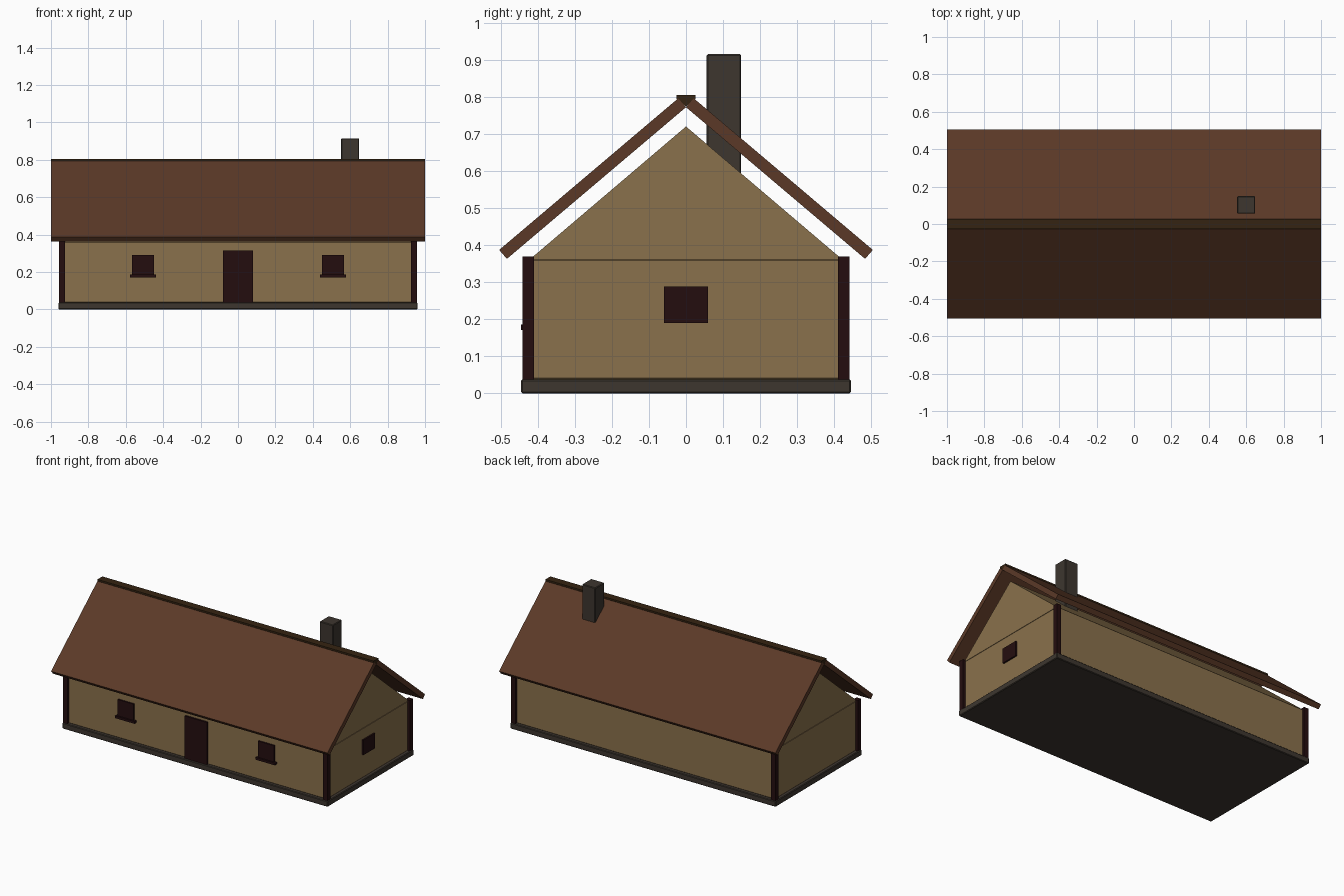
import bpy
import bmesh

if "Cube" in bpy.data.objects:
    bpy.data.objects.remove(bpy.data.objects["Cube"])


def material(name, rgb):
    # sRGB 0-255 to linear
    lin = [((c / 255 + 0.055) / 1.055) ** 2.4 for c in rgb]
    m = bpy.data.materials.new(name)
    m.diffuse_color = (*lin, 1)
    m.use_nodes = True
    m.node_tree.nodes["Principled BSDF"].inputs["Base Color"].default_value = m.diffuse_color
    return m


PLASTER = material("tan_plaster", (138, 113, 76))
ROOF = material("brown_roof", (91, 57, 39))
WOOD = material("dark_wood", (36, 13, 15))
STONE = material("grey_stone", (61, 54, 47))
RIDGE = material("ridge_wood", (53, 36, 18))


def finish(name, bm, mat, bevel=0):
    bmesh.ops.recalc_face_normals(bm, faces=bm.faces)
    mesh = bpy.data.meshes.new(name)
    bm.to_mesh(mesh)
    bm.free()
    mesh.materials.append(mat)
    obj = bpy.data.objects.new(name, mesh)
    bpy.context.collection.objects.link(obj)
    if bevel:
        mod = obj.modifiers.new("soft_edges", "BEVEL")
        mod.width = bevel
        mod.segments = 1
    return obj


def box(name, x, y, z, mat, bevel=0):
    """Box from (min, max) ranges on each axis."""
    bm = bmesh.new()
    bmesh.ops.create_cube(bm, size=1)
    for v in bm.verts:
        v.co = [r[0] if c < 0 else r[1] for c, r in zip(v.co, (x, y, z))]
    return finish(name, bm, mat, bevel)


def extrude_along_x(name, profile, half, mat):
    """Prism with a (y, z) profile running from -half to half on x."""
    bm = bmesh.new()
    ends = [[bm.verts.new((s * half, y, z)) for y, z in profile] for s in (-1, 1)]
    bm.faces.new(ends[0])
    bm.faces.new(ends[1])
    n = len(profile)
    for i in range(n):
        j = (i + 1) % n
        bm.faces.new((ends[0][i], ends[0][j], ends[1][j], ends[1][i]))
    return finish(name, bm, mat)


# Stone base, walls and gable block
box("foundation", (-0.96, 0.96), (-0.445, 0.445), (0, 0.038), STONE, 0.004)
box("walls", (-0.94, 0.94), (-0.425, 0.425), (0.036, 0.363), PLASTER, 0.005)
extrude_along_x("gable", [(-0.422, 0.361), (0.422, 0.361), (0, 0.72)], 0.94, PLASTER)

# Corner posts
for sx, side in ((-1, "left"), (1, "right")):
    for sy, end in ((-1, "front"), (1, "back")):
        box(f"corner_post_{end}_{side}",
            sorted((sx * 0.925, sx * 0.956)), sorted((sy * 0.41, sy * 0.441)),
            (0.037, 0.37), WOOD)

# Roof slabs and ridge beam
for s, end in ((-1, "front"), (1, "back")):
    slab = [(0, 0.772), (0.483, 0.363), (0.504, 0.387), (0.021, 0.796)]
    extrude_along_x(f"roof_{end}", [(s * y, z) for y, z in slab], 1.0, ROOF)
extrude_along_x("ridge_beam",
                [(0, 0.774), (0.0255, 0.794), (0.0255, 0.805),
                 (-0.0255, 0.805), (-0.0255, 0.794)], 0.999, RIDGE)

# Chimney
box("chimney", (0.552, 0.648), (0.055, 0.149), (0.5, 0.915), STONE, 0.004)

# Door and windows
box("door", (-0.08, 0.08), (-0.437, -0.42), (0.038, 0.315), WOOD)
for s, side in ((-1, "left"), (1, "right")):
    cx = s * 0.508
    box(f"front_window_{side}", (cx - 0.058, cx + 0.058), (-0.435, -0.42),
        (0.185, 0.292), WOOD)
    box(f"window_sill_{side}", (cx - 0.07, cx + 0.07), (-0.445, -0.42),
        (0.171, 0.186), WOOD)
box("side_window", (0.935, 0.95), (-0.059, 0.059), (0.19, 0.288), WOOD)
